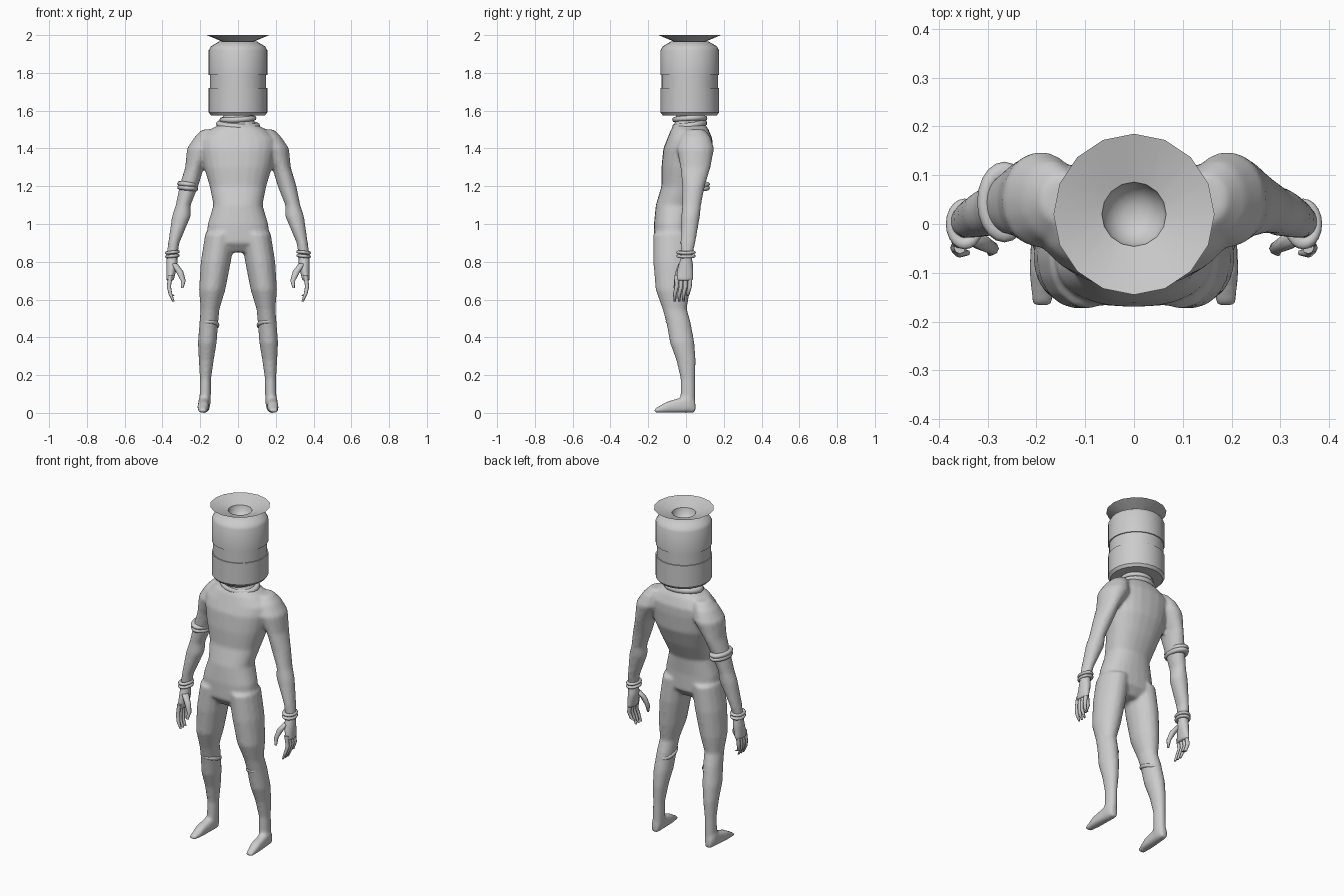
import bpy, bmesh
from math import cos, sin, pi, radians, copysign

cube = bpy.data.objects.get("Cube")
if cube:
    bpy.data.objects.remove(cube)

GREY = (.6, .6, .6, 1)
grey = bpy.data.materials.new("plain grey")
grey.use_nodes = True
grey.diffuse_color = GREY
grey.node_tree.nodes["Principled BSDF"].inputs["Base Color"].default_value = GREY

SIDES = {"right": -1, "left": 1}


def loft(bm, sections, segments=16, along_y=False, power=2, capped=(0, -1)):
    """Skin rings given as (position, centre a, centre b, radius a, radius b)."""
    rings = []
    for position, centre_a, centre_b, radius_a, radius_b in sections:
        ring = []
        for step in range(segments):
            angle = 2 * pi * step / segments + pi / 2
            c, s = cos(angle), sin(angle)
            a = centre_a + radius_a * copysign(abs(c) ** (2 / power), c)
            b = centre_b + radius_b * copysign(abs(s) ** (2 / power), s)
            ring.append(bm.verts.new((a, position, b) if along_y else (a, b, position)))
        rings.append(ring)
    faces = [bm.faces.new(rings[end]) for end in capped]
    for low, high in zip(rings, rings[1:]):
        for i in range(segments):
            faces.append(bm.faces.new((low[i - 1], low[i], high[i], high[i - 1])))
    bmesh.ops.recalc_face_normals(bm, faces=faces)


def mirrored(sections, side):
    return [(position, a * side, b, radius_a, radius_b)
            for position, a, b, radius_a, radius_b in sections]


def shade(obj, angle):
    bpy.ops.object.select_all(action="DESELECT")
    obj.select_set(True)
    bpy.context.view_layer.objects.active = obj
    bpy.ops.object.shade_smooth_by_angle(angle=radians(angle))


def finish(name, bm, angle):
    mesh = bpy.data.meshes.new(name)
    bm.to_mesh(mesh)
    bm.free()
    mesh.materials.append(grey)
    obj = bpy.data.objects.new(name, mesh)
    bpy.context.collection.objects.link(obj)
    shade(obj, angle)
    return obj


def band(name, centre, width, depth, thickness, tilt=0, roll=0):
    bpy.ops.mesh.primitive_torus_add(
        major_segments=20, minor_segments=8, location=centre, rotation=(tilt, roll, 0),
        major_radius=width, minor_radius=thickness)
    obj = bpy.context.object
    obj.name = name
    obj.scale.y = depth / width
    obj.data.materials.append(grey)
    shade(obj, 60)


def lathe(name, profile, segments):
    """Turn a profile of (height, radius) that starts with a closed end."""
    bm = bmesh.new()
    rings = [(height, 0, .02, radius, radius) for height, radius in profile]
    loft(bm, rings, segments, capped=(0,))
    finish(name, bm, 35)


# Torso, as (height, y, half width, half depth)
torso_shape = [(.85, -.07, .08, .06), (.9, -.07, .17, .1), (1, -.07, .16, .1),
               (1.1, -.06, .13, .1), (1.2, -.02, .15, .11), (1.3, 0, .18, .13),
               (1.4, .01, .2, .13), (1.45, .02, .2, .12), (1.5, .02, .15, .1),
               (1.53, .02, .09, .08), (1.6, .02, .07, .07)]
torso = [(z, 0, y, width, depth) for z, y, width, depth in torso_shape]

# Arms drift forward below the armpit; rows are (height, x, half width, half depth)
arm_shape = [(1.5, .14, .05, .05), (1.46, .17, .06, .08), (1.4, .19, .08, .1),
             (1.3, .23, .05, .08), (1.2, .26, .05, .06), (1.1, .29, .04, .05),
             (1.04, .3, .05, .05), (.9, .34, .03, .04), (.83, .35, .03, .03),
             (.78, .35, .03, .04), (.7, .36, .02, .05)]
arm = [(z, x, .05 - .1 * max(0, 1.3 - z), width, depth) for z, x, width, depth in arm_shape]

# Legs spread towards the ground and are deeper than wide; rows are (height, y, half width)
leg_shape = [(.95, -.07, .08), (.8, -.07, .08), (.65, -.07, .07), (.55, -.06, .05),
             (.48, -.04, .05), (.37, -.02, .05), (.28, 0, .04), (.18, .01, .03),
             (.04, .01, .03)]
leg = [(z, .175 - .09 * z * z, y, width, width * 1.3) for z, y, width in leg_shape]

# Feet rest on the ground; rows are (y, half width, half height)
foot_shape = [(.05, .02, .03), (.02, .03, .05), (-.03, .03, .04),
              (-.1, .03, .03), (-.17, .02, .01)]
foot = [(y, .18 - y / 20, height, width, height) for y, width, height in foot_shape]

# Blend torso, arms, legs and feet into one skin
bm = bmesh.new()
loft(bm, torso, 24, power=2.3)
for side in SIDES.values():
    loft(bm, mirrored(arm, side))
    loft(bm, mirrored(leg, side))
    loft(bm, mirrored(foot, side), along_y=True, power=2.8)
body = finish("body", bm, 180)
remesh = body.modifiers.new("blend", "REMESH")
remesh.mode = "VOXEL"
remesh.voxel_size = .009
remesh.use_smooth_shade = True
soften = body.modifiers.new("soften", "SMOOTH")
soften.iterations = 7

for word, side in SIDES.items():
    # Four curled fingers and a thumb
    bm = bmesh.new()
    for finger in range(4):
        y = .02 - .023 * finger
        tip = .59 if finger else .62
        loft(bm, mirrored([(.73, .357, y, .012, .012), (.67, .366, y, .011, .011),
                           (.63, .358, y - .01, .01, .01),
                           (tip, .342, y - .01, .006, .006)], side), 8)
    loft(bm, mirrored([(.79, .34, -.02, .02, .02), (.75, .31, -.04, .02, .015),
                       (.7, .29, -.05, .013, .013), (.66, .295, -.06, .006, .006)], side), 8)
    finish(word + "_fingers", bm, 70)

    # Paired wrist bracelets and a knee cuff
    for z in (.83, .85):
        band(word + "_bracelet", (.347 * side, 0, z), .03, .04, .009, roll=.1 * side)
    band(word + "_knee_cuff", (.15 * side, -.04, .465), .04, .055, .012, tilt=-.3)

# Doubled armband on the right arm only
for z in (1.19, 1.21):
    band("armband", (-.266, .045, z), .042, .062, .014, roll=.1)

# Two tilted collar rings round the neck
band("lower_collar", (0, .02, 1.525), .1, .08, .017, tilt=.14, roll=.05)
band("upper_collar", (0, .02, 1.556), .084, .08, .014, tilt=.05, roll=-.05)

# Canister head with a recessed band around the middle
lathe("canister_head", [(1.575, .143), (1.59, .155), (1.72, .155), (1.72, .149),
                        (1.79, .149), (1.79, .155), (1.92, .155), (1.94, .144),
                        (1.966, .1), (1.968, .066)], 24)

# Flared funnel on top, from its hollow bowl up to the rim and back underneath
lathe("funnel", [(1.91, .02), (1.92, .04), (1.94, .06), (1.97, .066),
                 (2, .165), (1.96, .07)], 16)
